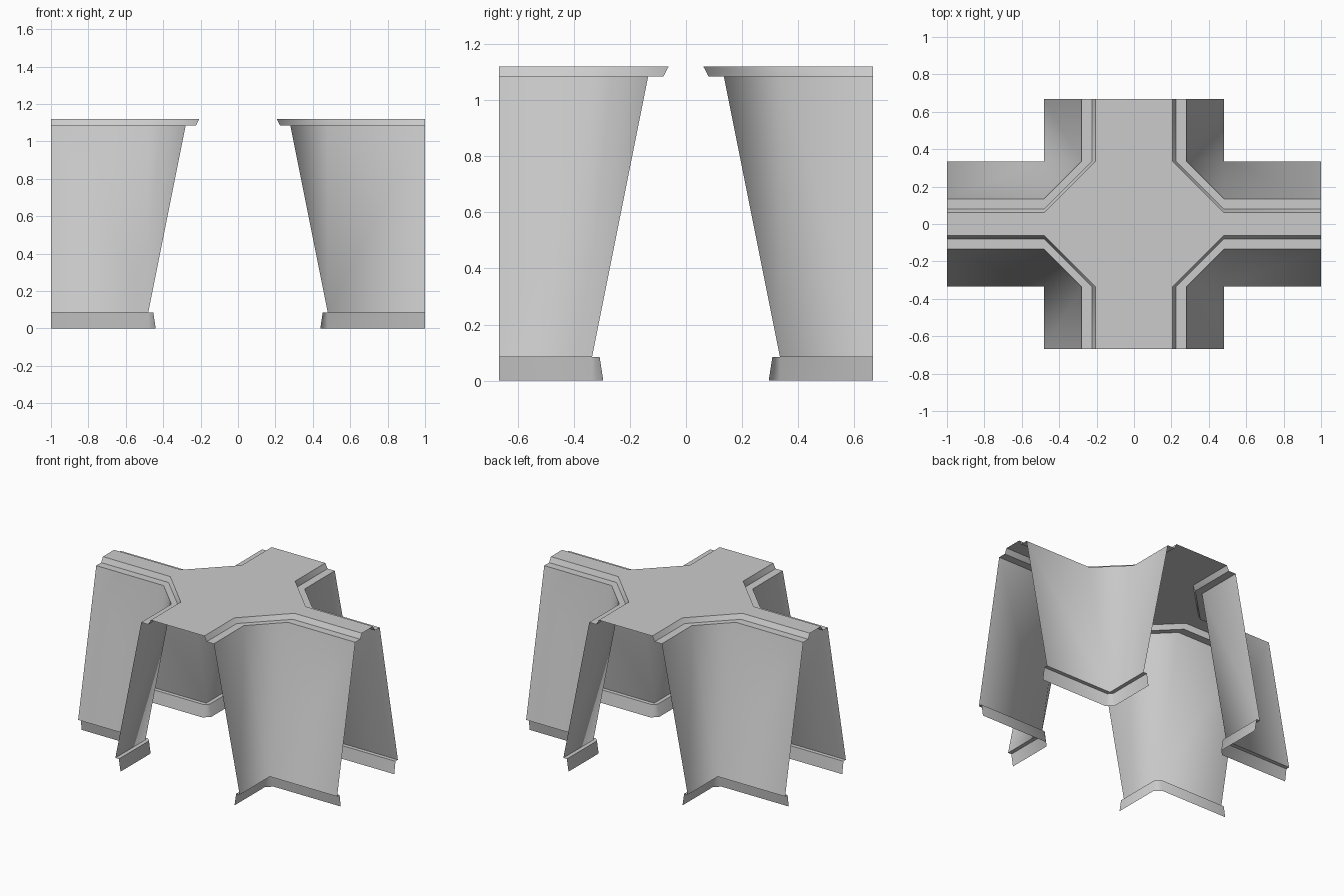
import bpy, bmesh
from math import radians

if "Cube" in bpy.data.objects:
    bpy.data.objects.remove(bpy.data.objects["Cube"])

# Crossing of two tapered corridors: open single-sheet shell, normals facing the interior.
LX, LY = 1.0, 0.667        # arm end positions
CX, CY = 0.48, 0.335       # where the corner chamfers begin
DIFF = CX - CY             # the x arm is narrower than the y arm by this much


def corner_path(a, z):
    """Plan outline of one corner at half width a, from y-arm end to x-arm end."""
    b = a - DIFF
    return [(a, LY, z), (a, CY, z), (CX, b, z), (LX, b, z)]


def finish(name, bm):
    bmesh.ops.remove_doubles(bm, verts=bm.verts, dist=1e-5)
    mesh = bpy.data.meshes.new(name)
    bm.to_mesh(mesh)
    bm.free()
    ob = bpy.data.objects.new(name, mesh)
    bpy.context.collection.objects.link(ob)
    bpy.ops.object.select_all(action='DESELECT')
    ob.select_set(True)
    bpy.context.view_layer.objects.active = ob
    bpy.ops.object.shade_smooth_by_angle(angle=radians(50))
    return ob


def corner_strip(name, profile):
    """Sweep a (half width, z) profile round one corner and mirror it to all four."""
    bm = bmesh.new()
    rows = [[bm.verts.new(p) for p in corner_path(a, z)] for a, z in profile]
    for low, high in zip(rows, rows[1:]):
        for i in range(3):
            bm.faces.new((low[i], low[i + 1], high[i + 1], high[i]))
    ob = finish(name, bm)
    mod = ob.modifiers.new("four_corners", 'MIRROR')
    mod.use_axis = (True, True, False)
    mod.use_mirror_merge = False
    return ob


# Skirting with its top ledge
corner_strip("skirting", [(0.44, 0), (0.453, 0.085), (0.48, 0.085)])

# Leaning walls, sharp corner at the foot widening to a chamfer at the top
corner_strip("wall", [(0.48, 0.085), (0.28, 1.085)])

# Cornice: flat ledge and slanted step up to the ceiling
corner_strip("cornice", [(0.28, 1.085), (0.225, 1.085), (0.207, 1.12)])

# Cross-shaped ceiling, facing down
quarter = corner_path(0.207, 1.12)
outline = []
for sx, sy in ((1, 1), (1, -1), (-1, -1), (-1, 1)):
    pts = quarter if sx * sy > 0 else quarter[::-1]
    outline += [(x * sx, y * sy, z) for x, y, z in pts]
bm = bmesh.new()
bm.faces.new([bm.verts.new(p) for p in outline])
finish("ceiling", bm)
